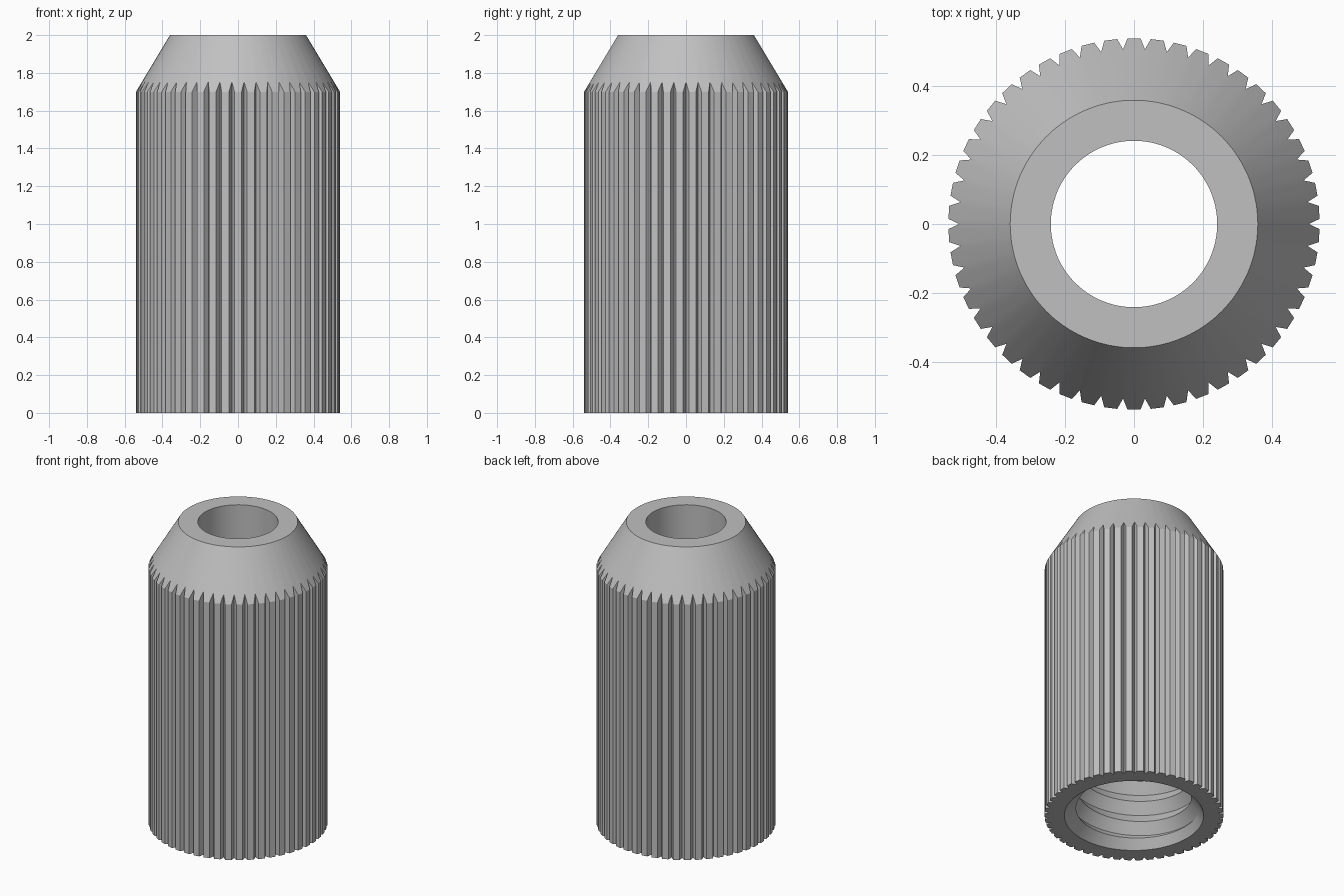
import bpy, bmesh, math

if "Cube" in bpy.data.objects:
    bpy.data.objects.remove(bpy.data.objects["Cube"], do_unlink=True)

TEETH = 50
STEP = 2 * math.pi / TEETH
R_TIP, R_ROOT, R_TOP = 0.54, 0.509, 0.36
Z_SHOULDER, HEIGHT = 1.70, 2.0
R_BORE, R_MOUTH = 0.242, 0.42
THREAD_START, THREAD_END = 0.06, 1.5
PITCH, R_CREST, R_GROOVE = 0.14, 0.345, 0.395

metal = bpy.data.materials.new("grey_metal")
metal.use_nodes = True
metal.diffuse_color = (0.53, 0.53, 0.53, 1)
metal.node_tree.nodes["Principled BSDF"].inputs["Base Color"].default_value = (0.53, 0.53, 0.53, 1)

# Angles and radii around the knurl: two tooth corners, then the groove root
ring = []
for i in range(TEETH):
    centre = math.pi / 2 + i * STEP
    for offset, radius in ((-0.28, R_TIP), (0.28, R_TIP), (0.5, R_ROOT)):
        ring.append((centre + offset * STEP, radius))


def cone_z(r):
    return Z_SHOULDER + (R_TIP - r) * (HEIGHT - Z_SHOULDER) / (R_TIP - R_TOP)


def thread_r(z, turn):
    """Triangle wave that climbs one pitch per turn."""
    phase = (z / PITCH - turn) % 1
    return R_CREST + (R_GROOVE - R_CREST) * abs(2 * phase - 1)


def lofted(name, columns, closed=True):
    """Skin neighbouring columns of (angle, radius, z) points."""
    bm = bmesh.new()
    cols = [[bm.verts.new((r * math.cos(a), r * math.sin(a), z)) for a, r, z in c]
            for c in columns]
    for i in range(len(cols) if closed else len(cols) - 1):
        a, b = cols[i], cols[(i + 1) % len(cols)]
        for j in range(len(a) - 1):
            bm.faces.new((a[j], b[j], b[j + 1], a[j + 1]))
    bmesh.ops.remove_doubles(bm, verts=bm.verts, dist=1e-5)
    mesh = bpy.data.meshes.new(name)
    bm.to_mesh(mesh)
    bm.free()
    mesh.materials.append(metal)
    obj = bpy.data.objects.new(name, mesh)
    bpy.context.collection.objects.link(obj)
    bpy.ops.object.select_all(action='DESELECT')
    obj.select_set(True)
    bpy.context.view_layer.objects.active = obj
    bpy.ops.object.shade_smooth_by_angle(angle=math.radians(20))
    return obj


# Knurled sleeve with tapered nose, flat rims at both ends
lofted("knurled_body", [[(a, R_MOUTH, 0), (a, r, 0), (a, r, cone_z(r)),
                         (a, R_TOP, HEIGHT), (a, R_BORE, HEIGHT)] for a, r in ring])

# Smooth upper bore and the step down to the thread
lofted("upper_bore", [[(a, R_BORE, HEIGHT), (a, R_BORE, THREAD_END + 0.06),
                       (a, R_GROOVE, THREAD_END)] for a, _ in ring])

# Helical internal thread with a chamfered mouth
columns = []
N = 120
half_turns = int((THREAD_END - THREAD_START) / PITCH * 2) + 6
for i in range(N + 1):
    turn = i / N
    angle = 2 * math.pi * turn
    column = [(angle, R_MOUTH, 0)]
    for j in range(-3, half_turns):
        z = min(max((j / 2 + turn) * PITCH, THREAD_START), THREAD_END)
        column.append((angle, thread_r(z, turn), z))
    column.append((angle, R_GROOVE, THREAD_END))
    columns.append([(a, r, z) for a, r, z in column][::-1])
lofted("internal_thread", columns, closed=False)
